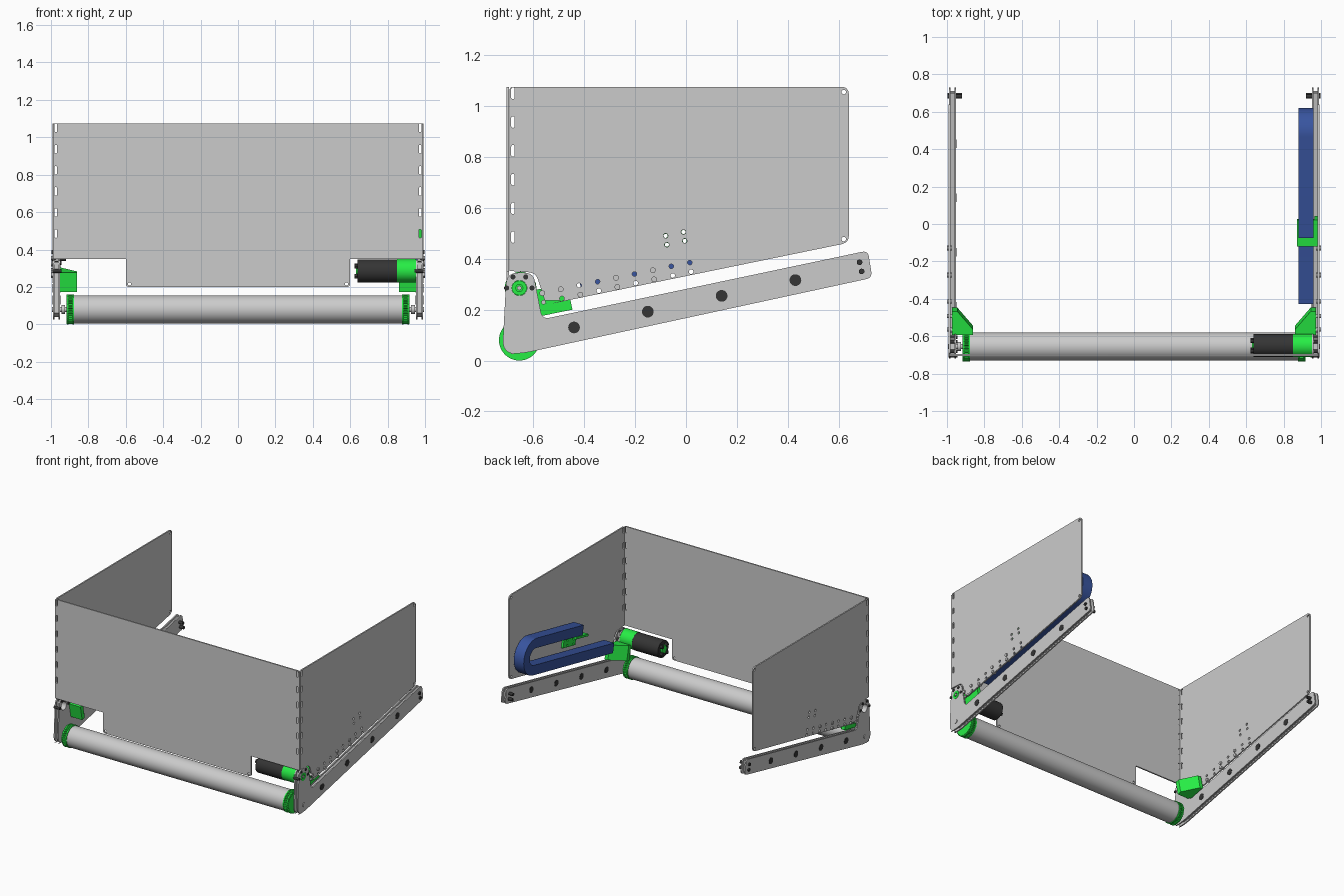
import bpy, bmesh
from math import sin, cos, pi, atan
from mathutils import Matrix, Vector

if "Cube" in bpy.data.objects:
    bpy.data.objects.remove(bpy.data.objects["Cube"])

TILT = atan(0.205)


def material(name, rgb):
    m = bpy.data.materials.new(name)
    m.diffuse_color = (*rgb, 1)
    m.use_nodes = True
    m.node_tree.nodes["Principled BSDF"].inputs["Base Color"].default_value = m.diffuse_color
    return m


GREEN = material("green", (0.02, 0.85, 0.06))
BLUE = material("blue", (0.04, 0.09, 0.35))
DARK = material("dark", (0.035, 0.035, 0.035))

# plane orientations: side outlines are (y, z), front outlines are (x, z)
SIDE = Matrix(((0, 0, 1, 0), (1, 0, 0, 0), (0, 1, 0, 0), (0, 0, 0, 1)))
FRONT = Matrix(((1, 0, 0, 0), (0, 0, -1, 0), (0, 1, 0, 0), (0, 0, 0, 1)))


def link(name, mesh, mat=None):
    ob = bpy.data.objects.new(name, mesh)
    bpy.context.collection.objects.link(ob)
    if mat:
        mesh.materials.clear()
        mesh.materials.append(mat)
    return ob


def plate(name, outline, lo, hi, matrix, holes=(), mat=None):
    """Extruded outline with holes; lo..hi is the span along the local normal."""
    cu = bpy.data.curves.new(name, 'CURVE')
    cu.dimensions, cu.fill_mode, cu.extrude = '2D', 'BOTH', (hi - lo) / 2
    for loop in [outline, *holes]:
        s = cu.splines.new('POLY')
        s.points.add(len(loop) - 1)
        for p, q in zip(s.points, loop):
            p.co = (q[0], q[1], 0, 1)
        s.use_cyclic_u = True
    tmp = bpy.data.objects.new(name, cu)
    me = bpy.data.meshes.new_from_object(tmp)
    bpy.data.objects.remove(tmp)
    bm = bmesh.new()
    bm.from_mesh(me)
    bmesh.ops.remove_doubles(bm, verts=bm.verts, dist=1e-5)
    bm.transform(matrix @ Matrix.Translation((0, 0, (lo + hi) / 2)))
    bmesh.ops.recalc_face_normals(bm, faces=bm.faces)
    bm.to_mesh(me)
    bm.free()
    return link(name, me, mat)


def rounded(pts):
    """Outline from (u, v, corner radius)."""
    out = []
    for i, (u, v, r) in enumerate(pts):
        p = Vector((u, v))
        a = Vector(pts[i - 1][:2]) - p
        b = Vector(pts[(i + 1) % len(pts)][:2]) - p
        if not r:
            out.append((u, v))
            continue
        a, b = a.normalized() * r, b.normalized() * r
        for k in range(7):
            t = k / 6
            q = p + a * (1 - t) ** 2 + b * t ** 2
            out.append((q.x, q.y))
    return out


def circle(u, v, r, n=16):
    return [(u + r * cos(2 * pi * k / n), v + r * sin(2 * pi * k / n)) for k in range(n)]


def slot(u, v, w, h):
    return rounded([(u + i * w / 2, v + j * h / 2, w / 2) for i, j in ((-1, -1), (1, -1), (1, 1), (-1, 1))])


def cyls(name, items, mat=None, n=20):
    """Cylinders along x, each (x0, x1, y, z, r)."""
    bm = bmesh.new()
    for x0, x1, y, z, r in items:
        m = Matrix.Translation(((x0 + x1) / 2, y, z)) @ Matrix.Rotation(pi / 2, 4, 'Y')
        bmesh.ops.create_cone(bm, cap_ends=True, segments=n, radius1=r, radius2=r, depth=x1 - x0, matrix=m)
    me = bpy.data.meshes.new(name)
    bm.to_mesh(me)
    bm.free()
    return link(name, me, mat)


def tilted(y, z):
    return Matrix.Translation((0, y, z)) @ Matrix.Rotation(TILT, 4, 'X')


both = []  # right-hand parts that are mirrored to the left
slot_z = [1.05 - 0.113 * k for k in range(6)]

# front panel with lower centre tongue
plate("front_panel", rounded([(-.99, 1.075, .015), (.99, 1.075, .015), (.99, .35, 0), (.6, .35, 0),
      (.6, .2, .02), (-.6, .2, .02), (-.6, .35, 0), (-.99, .35, 0)]), .695, .705, FRONT,
      [slot(s * .974, z, .014, .045) for s in (-1, 1) for z in slot_z]
      + [circle(s * .58, .216, .009) for s in (-1, 1)])

# side panel with slots, mounting holes and two bolt rows
upper = [(-.565 + .0725 * k, .265 + .015 * k) for k in range(9)]
lower = [(-.56 + .0725 * k, .229 + .015 * k) for k in range(9)]
bolted = upper[:2] + upper[4:7:2] + lower[2:8:2]
open_holes = [p for p in upper + lower if p not in bolted]
mount = [(-.08, .49), (-.01, .505), (-.075, .455), (-.005, .47), (.62, 1.055), (.62, .477)]
both.append(plate("right_side_panel", rounded([(-.694, 1.075, .015), (.64, 1.075, .03), (.64, .463, .03),
            (-.55, .219, .02), (-.59, .345, .03), (-.694, .352, 0)]), .982, .992, SIDE,
            [slot(-.68, z, .014, .045) for z in slot_z]
            + [circle(*p, .009) for p in open_holes + mount]))
both.append(cyls("right_panel_bolts", [(.972, 1.0, *p, .011) for p in bolted]))

# lower rail: two cheek plates around a recessed toothed core
rail = rounded([(-.705, .345, .045), (-.6, .345, .035), (-.565, .162, .03), (.715, .432, .025),
                (.732, .325, .025), (-.66, .024, .05), (-.722, .03, .05)])
rail_holes = [circle(-.655, .285, .03, 24)]
both.append(plate("right_rail_outer", rail, .980, .989, SIDE, rail_holes))
both.append(plate("right_rail_inner", rail, .952, .961, SIDE, rail_holes))
both.append(plate("right_rail_core", [(-.695, .33), (-.695, .06), (-.65, .04), (.71, .333), (.70, .415),
            (-.58, .15), (-.615, .33)], .960, .981, SIDE, rail_holes))
bm = bmesh.new()
for k in range(46):
    y = -.6 + .028 * k
    m = tilted(y, .037 + .2155 * (y + .655) + .005) @ Matrix.Diagonal((.021, .013, .018, 1))
    bmesh.ops.create_cube(bm, size=1, matrix=Matrix.Translation((.9705, 0, 0)) @ m)
me = bpy.data.meshes.new("right_rail_teeth")
bm.to_mesh(me)
bm.free()
both.append(link("right_rail_teeth", me))
both.append(cyls("right_rail_plugs", [(.95, .991, -.44 + .29 * k, .13 + .062 * k, .023) for k in range(4)], DARK, 24))
both.append(cyls("right_rail_end_bolts", [(.92, .998, .682, .386, .011), (.92, .998, .69, .35, .011)], DARK))
both.append(cyls("right_upright_bolts", [(.945, .993, -.655 + .05 * cos(a), .285 + .05 * sin(a), .01)
            for a in (0, pi / 3, 2 * pi / 3, pi)], DARK))

# corner gusset joining rail and panel
both.append(plate("right_gusset", [(.972, -.065), (.86, -.065), (.86, -.035), (.945, .065), (.972, .065)],
            -.05, .055, tilted(-.52, .236), mat=GREEN))

# roller, shaft and toothed pulleys
cyls("roller", [(-.88, .88, -.655, .08, .075)], n=64)
both.append(cyls("right_roller_shaft", [(.87, .994, -.655, .08, .014), (.925, .945, -.655, .08, .024)]))
gear = [(-.655 + r * cos(a), .08 + r * sin(a)) for k in range(36) for r, a in
        ((.072, 2 * pi * k / 36), (.079, 2 * pi * (k + .25) / 36),
         (.079, 2 * pi * (k + .5) / 36), (.072, 2 * pi * (k + .75) / 36))]
both.append(plate("right_pulley", gear, .882, .918, SIDE, mat=GREEN))
both.append(cyls("right_pulley_flanges", [(.876, .884, -.655, .08, .08), (.906, .914, -.655, .08, .08)], GREEN, 48))

# motor with gearbox on the right
cyls("motor", [(.64, .85, -.65, .285, .062)], DARK, 40)
cyls("motor_end", [(.622, .64, -.65 + .038 * cos(a), .285 + .038 * sin(a), .014)
                   for a in (.8, 2.4, 4.0, 5.5)], DARK, 6)
cyls("motor_cap", [(.63, .64, -.65, .285, .03)], GREEN)
cyls("gearbox", [(.85, .951, -.65, .287, .062)], GREEN, 40)
plate("gearbox_bushing", circle(-.655, .285, .029, 24), .945, .99, SIDE, [circle(-.655, .285, .014)], GREEN)
cyls("gearbox_shaft", [(.945, .992, -.655, .285, .009)])

# cable carrier: U-shaped strip lying along the right panel
C = Vector((.49, .60))


def along(s, h):
    return (C.x + s * cos(TILT) - h * sin(TILT), C.y + s * sin(TILT) + h * cos(TILT))


arc = [-pi / 2 + pi * k / 24 for k in range(25)]
strip = [along(-.948, -.06), along(-.948, -.13)] + [along(.13 * cos(a), .13 * sin(a)) for a in arc]
strip += [along(-.55, .13), along(-.55, .06)] + [along(.06 * cos(a), .06 * sin(a)) for a in reversed(arc)]
plate("cable_carrier", strip, .88, .96, SIDE, mat=BLUE)

# carrier support bracket: shelf and wall plate
plate("carrier_shelf", [along(s, h) for s, h in ((-.61, .045), (-.465, .045), (-.465, .06), (-.61, .06))],
      .872, .982, SIDE, mat=GREEN)
plate("carrier_wall", [along(s, h) for s, h in ((-.61, -.04), (-.465, -.04), (-.465, .06), (-.61, .06))],
      .966, .981, SIDE, [circle(*p, .008) for p in mount[:4]], GREEN)

# mirror the paired parts to the left
for ob in both:
    me = ob.data.copy()
    me.transform(Matrix.Scale(-1, 4, (1, 0, 0)))
    me.flip_normals()
    link(ob.name.replace("right", "left"), me)

for ob in bpy.context.scene.objects:
    ob.select_set(True)
    bpy.context.view_layer.objects.active = ob
bpy.ops.object.shade_smooth_by_angle()
